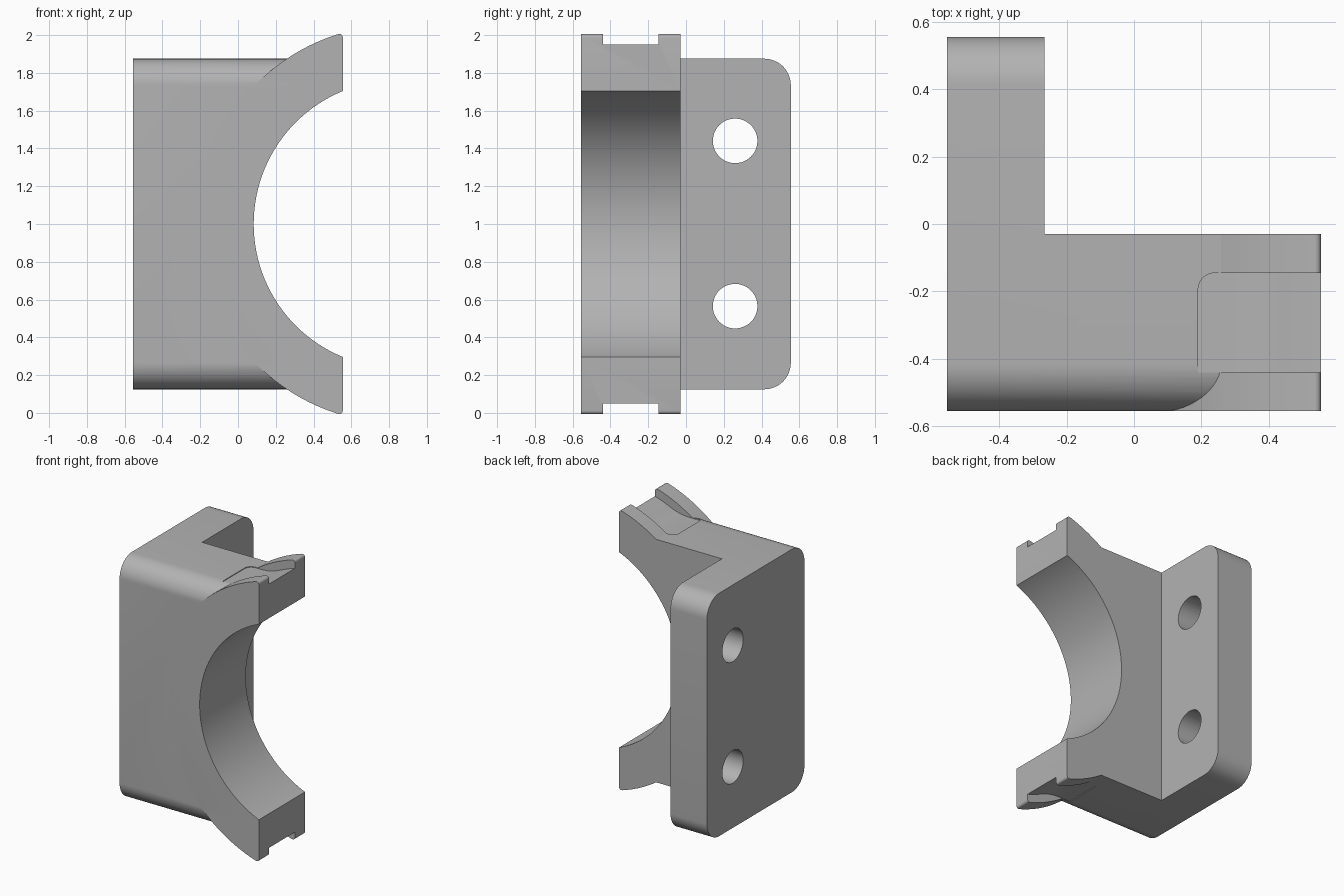
import bpy, bmesh, math
from mathutils import Vector

if "Cube" in bpy.data.objects:
    bpy.data.objects.remove(bpy.data.objects["Cube"])

grey = bpy.data.materials.new("plain grey")
grey.use_nodes = True
grey.diffuse_color = (0.45, 0.45, 0.45, 1)
grey.node_tree.nodes["Principled BSDF"].inputs["Base Color"].default_value = grey.diffuse_color


def prism(name, points, axis, lo, hi, round_at=None, radius=0, segments=12):
    """Extrude a profile along x or y; round the straight edges picked by round_at."""
    def place(p, h):
        return Vector((h, p[0], p[1])) if axis == "x" else Vector((p[0], h, p[1]))
    bm = bmesh.new()
    face = bm.faces.new([bm.verts.new(place(p, lo)) for p in points])
    out = bmesh.ops.extrude_face_region(bm, geom=[face])["geom"]
    bmesh.ops.translate(bm, verts=[v for v in out if isinstance(v, bmesh.types.BMVert)],
                        vec=place((0, 0), hi - lo))
    if round_at:
        edges = [e for e in bm.edges if round_at(*e.verts)]
        bmesh.ops.bevel(bm, geom=edges, offset=radius, segments=segments,
                        profile=0.5, affect="EDGES")
    bmesh.ops.recalc_face_normals(bm, faces=bm.faces)
    mesh = bpy.data.meshes.new(name)
    bm.to_mesh(mesh)
    bm.free()
    obj = bpy.data.objects.new(name, mesh)
    bpy.context.collection.objects.link(obj)
    mesh.materials.append(grey)
    return obj


def arc(cx, cz, r, start, end, n):
    steps = [start + (end - start) * i / n for i in range(n + 1)]
    return [(cx + r * math.cos(a), cz + r * math.sin(a)) for a in steps]


def rect(a0, a1, b0, b1):
    return [(a0, b0), (a1, b0), (a1, b1), (a0, b1)]


def combine(target, tool, operation):
    mod = target.modifiers.new(tool.name, "BOOLEAN")
    mod.operation, mod.solver, mod.object = operation, "EXACT", tool
    bpy.context.view_layer.objects.active = target
    bpy.ops.object.modifier_apply(modifier=mod.name)
    bpy.data.objects.remove(tool)


HALF, FRONT, BACK = 0.555, -0.555, -0.03
CX, CZ, BORE, OUTER, GROOVE = 0.844, 1.0, 0.761, 1.053, 0.993

# Body block with its four long edges rounded
bracket = prism("clamp_bracket", rect(FRONT, HALF, 0.125, 1.875), "x", -HALF, 0.34,
                lambda a, b: abs(a.co.x - b.co.x) > 0.1, 0.14)

# Curved jaws with softened tips
sweep = math.acos((HALF - CX) / OUTER)
jaw = prism("jaw", arc(CX, CZ, OUTER, sweep, 2 * math.pi - sweep, 72), "y", FRONT, 0.1,
            lambda a, b: abs(a.co.y - b.co.y) > 0.1 and min(a.co.x, b.co.x) > HALF - 0.001,
            0.025, 5)
combine(bracket, jaw, "UNION")

# Space behind the arm, leaving the mounting plate
notch = prism("notch", rect(-0.265, 1, BACK, 1), "y", 0, 1)
bpy.data.objects.remove(notch)
notch = prism("notch", rect(BACK, 1, -0.5, 2.5), "x", -0.265, 1)
combine(bracket, notch, "DIFFERENCE")

# Round seat between the jaws
combine(bracket, prism("bore", arc(CX, CZ, BORE, 0, 2 * math.pi, 128)[:-1], "y", -1, 1),
        "DIFFERENCE")

# Strap grooves over the top and bottom jaws
floor = [(0.19, 1.87), (0.3, 1.871), (0.34, 1.875), (0.38, 1.884)]
for i in range(8):
    x = 0.42 + 0.02 * i
    floor.append((x, CZ + math.sqrt(GROOVE ** 2 - (x - CX) ** 2)))
floor += [(0.7, 2.0), (0.7, 2.2), (0.19, 2.2)]
for side in (1, -1):
    groove = prism("groove", [(x, CZ + side * (z - CZ)) for x, z in floor], "y", -0.44, -0.145,
                   lambda a, b: max(a.co.x, b.co.x) < 0.2 and min(a.co.y, b.co.y) > -0.2,
                   0.05, 6)
    combine(bracket, groove, "DIFFERENCE")

# Two screw holes through the plate
for z in (0.565, 1.44):
    hole = prism("screw_hole", arc(0.26, z, 0.118, 0, 2 * math.pi, 48)[:-1], "x", -1, 0)
    combine(bracket, hole, "DIFFERENCE")

bpy.ops.object.select_all(action="DESELECT")
bracket.select_set(True)
bpy.context.view_layer.objects.active = bracket
bpy.ops.object.shade_smooth_by_angle(angle=math.radians(25))
